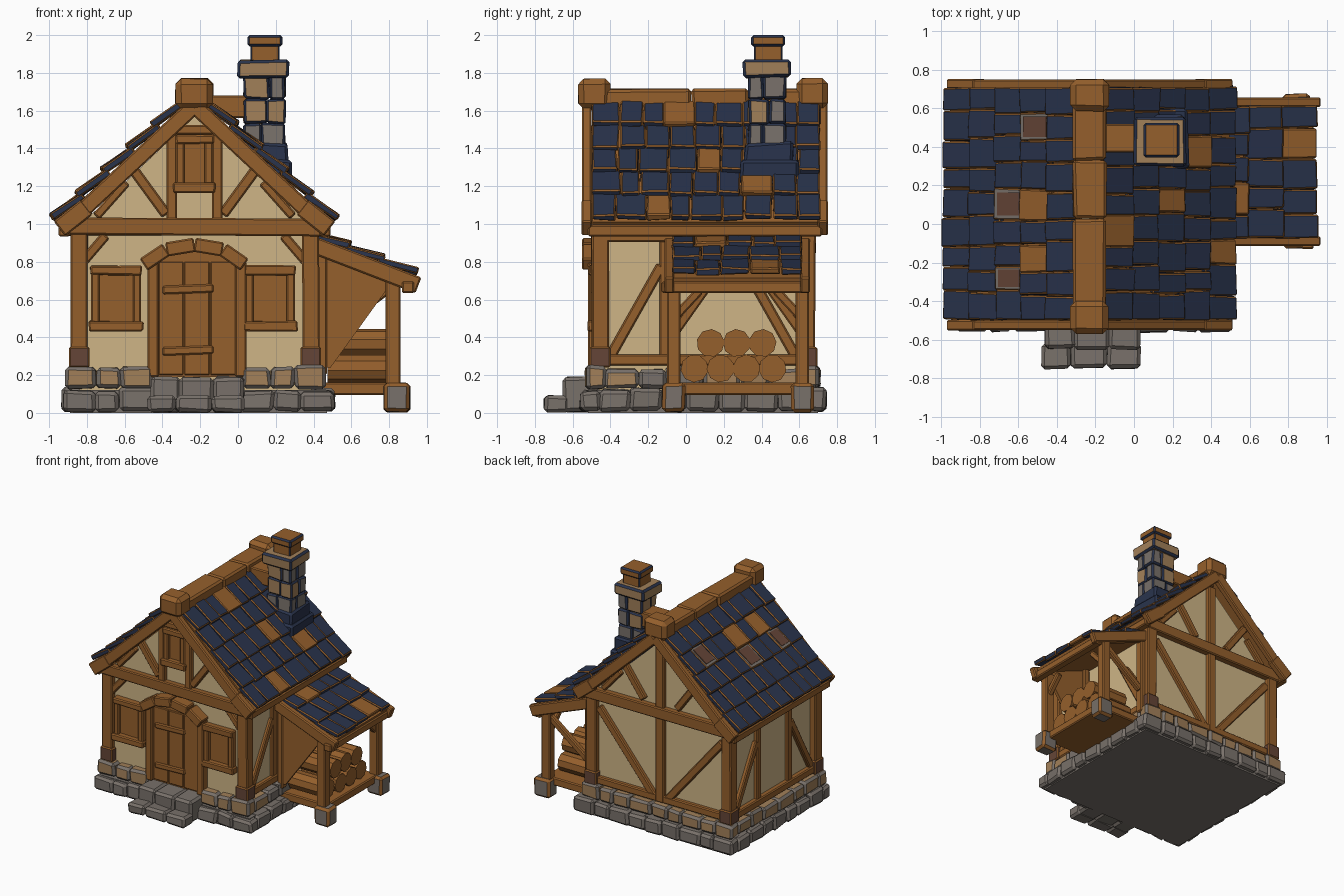
import bpy, bmesh, random
from mathutils import Vector as V, Matrix

random.seed(4)
if "Cube" in bpy.data.objects:
    bpy.data.objects.remove(bpy.data.objects["Cube"])

# Flat colours
MATS = {}
for label, rgb in {"wood": (.30, .115, .025), "plaster": (.62, .46, .24),
                   "navy_tile": (.022, .033, .072), "grey_stone": (.19, .165, .145),
                   "tan_stone": (.36, .215, .10), "dark_wood": (.13, .06, .038)}.items():
    m = bpy.data.materials.new(label)
    m.use_nodes = True
    m.diffuse_color = (*rgb, 1)
    bsdf = m.node_tree.nodes["Principled BSDF"]
    bsdf.inputs["Base Color"].default_value = (*rgb, 1)
    bsdf.inputs["Roughness"].default_value = .9
    MATS[label] = m

CX = -.23          # centre line of the house
FRONT, BACK = -.46, .64


class Part:
    """One named object gathered from blocks, beams and prisms."""
    def __init__(self, name):
        self.name, self.bm, self.used = name, bmesh.new(), []

    def slot(self, mat):
        if mat not in self.used:
            self.used.append(mat)
        return self.used.index(mat)

    def solid(self, centre, size, mat="wood", rot=None, jitter=0.0, bevel=.008):
        mtx = Matrix.LocRotScale(V(centre), rot, V(size))
        verts = bmesh.ops.create_cube(self.bm, size=1, matrix=mtx)["verts"]
        for v in verts:
            v.co += V([random.uniform(-jitter, jitter) for _ in range(3)])
        for f in {f for v in verts for f in v.link_faces}:
            f.material_index = self.slot(mat)
        edges = list({e for v in verts for e in v.link_edges})
        if bevel:
            bmesh.ops.bevel(self.bm, geom=edges, offset=bevel, segments=1,
                            affect='EDGES', clamp_overlap=True)

    def block(self, lo, hi, mat="wood", **kw):
        lo, hi = V(lo), V(hi)
        self.solid((lo + hi) / 2, hi - lo, mat, **kw)

    def beam(self, p, q, width, depth, hint=(0, 1, 0), mat="wood", **kw):
        p, q = V(p), V(q)
        self.solid((p + q) / 2, ((q - p).length, width, depth), mat, frame(q - p, hint), **kw)

    def prism(self, pts, y0, y1, mat):
        face = self.bm.faces.new([self.bm.verts.new((x, y0, z)) for x, z in pts])
        face.material_index = self.slot(mat)
        new = bmesh.ops.extrude_face_region(self.bm, geom=[face])["geom"]
        bmesh.ops.translate(self.bm, vec=(0, y1 - y0, 0),
                            verts=[g for g in new if isinstance(g, bmesh.types.BMVert)])

    def finish(self):
        bmesh.ops.recalc_face_normals(self.bm, faces=self.bm.faces)
        me = bpy.data.meshes.new(self.name)
        self.bm.to_mesh(me)
        self.bm.free()
        for mat in self.used:
            me.materials.append(MATS[mat])
        bpy.context.collection.objects.link(bpy.data.objects.new(self.name, me))


def frame(x, hint):
    """Rotation with local X along x and local Z close to hint."""
    x = V(x).normalized()
    y = V(hint).cross(x).normalized()
    return Matrix((x, y, x.cross(y))).transposed()


def cuts(a, b, step):
    """Uneven divisions of a span."""
    n = max(1, round((b - a) / step))
    w = (b - a) / n
    pos = [a] + [a + w * (i + random.uniform(-.16, .16)) for i in range(1, n)] + [b]
    return list(zip(pos, pos[1:]))


# Plastered walls with gables
p = Part("walls")
p.prism([(-.84, .1), (.39, .1), (.39, .99), (CX, 1.57), (-.84, .99)], FRONT, BACK, "plaster")
p.finish()

# Stone foundation in two courses
p = Part("foundation")
p.block((-.89, -.52, 0), (.47, .70, .12), "grey_stone", bevel=0)
for x0, x1, y0, y1, z0, z1, mat in ((-.93, .51, -.56, .74, .01, .135, "grey_stone"),
                                    (-.91, .46, -.53, .71, .13, .25, "tan_stone")):
    kw = dict(jitter=.008, bevel=.018)
    for a, b in cuts(x0, x1, .16):
        for y in (y0, y1 - .11):
            if mat == "tan_stone" and y < 0 and -.47 < (a + b) / 2 < .02:
                continue
            p.block((a, y, z0), (b, y + .11, z1 - random.uniform(0, .02)), mat, **kw)
    for a, b in cuts(y0 + .1, y1 - .1, .16):
        for x in (x0, x1 - .11):
            grey = x > 0 and -.26 < a < -.1
            p.block((x, a, z0), (x + .11, b, z1 - random.uniform(0, .02)),
                    "grey_stone" if grey else mat, **kw)
p.finish()

# Front steps
p = Part("front_steps")
for x0, x1, y0, y1, top in ((-.48, .03, -.75, -.62, .09), (-.46, .03, -.65, -.45, .19)):
    for a, b in cuts(x0, x1, .19):
        p.block((a, y0, 0.005), (b, y1, top), "grey_stone", jitter=.007, bevel=.018)
p.finish()

# Corner posts with dark feet, sills, braces
p = Part("timber_frame")
for x in (-.84, .385):
    for y in (-.455, .64):
        p.block((x - .045, y - .045, .25), (x + .045, y + .045, .97), jitter=.004)
        p.block((x - .055, y - .055, .24), (x + .055, y + .055, .35), "dark_wood")
    s = -1 if x < 0 else 1
    wx = x + s * .01
    p.beam((wx, -.45, .28), (wx, .64, .28), .06, .06, (1, 0, 0))
    p.beam((wx, -.45, .94), (wx, .64, .94), .07, .07, (1, 0, 0))
    p.beam((wx, -.40, .30), (wx, -.13, .78), .055, .04, (1, 0, 0))
    p.beam((wx, .58, .30), (wx, .31, .78), .055, .04, (1, 0, 0))
    p.beam((wx, -.11, .28), (wx, -.11, .92), .06, .04, (1, 0, 0))
    if s < 0:
        p.beam((wx, .29, .28), (wx, .29, .92), .06, .04, (1, 0, 0))
for y in (FRONT - .01, BACK + .01):
    p.beam((-.90, y, .985), (.44, y, .985), .09, .09, jitter=.006)
    for s in (-1, 1):
        p.beam((CX + s * .34, y, 1.31), (CX + s * .15, y, 1.05), .055, .05)
        p.beam((CX + s * .52, y, 1.04), (CX + s * .36, y, 1.22), .045, .045)
        if y < 0:
            p.beam((CX + s * .59, y, .80), (CX + s * .47, y, .94), .05, .04)
            p.beam((CX + s * .12, y, 1.02), (CX + s * .12, y, 1.50), .055, .06)
        else:
            p.beam((CX + s * .56, y, .88), (CX + s * .06, y, .28), .06, .045)
p.beam((CX - .17, FRONT - .01, 1.50), (CX + .17, FRONT - .01, 1.50), .05, .06)
p.beam((CX, BACK + .01, .25), (CX, BACK + .01, 1.55), .075, .055)
p.beam((-.84, BACK + .01, .28), (.39, BACK + .01, .28), .06, .05)
p.finish()

# Arched door
p = Part("front_door")
p.prism([(-.43, .19), (.0, .19), (.0, .79), (-.09, .85), (CX, .88), (-.37, .85), (-.43, .79)],
        -.485, -.45, "wood")
for a, b in ((-.42, -.29), (-.285, -.15), (-.145, -.01)):
    p.block((a, -.495, .2), (b, -.48, .80), bevel=.005)
for z in (.325, .65):
    p.beam((-.40, -.50, z), (-.13, -.50, z + .01), .045, .02)
for x in (-.45, .015):
    p.block((x - .03, -.52, .19), (x + .03, -.44, .80))
arch = [(-.50, .785), (-.38, .865), (CX, .89), (-.08, .865), (.035, .785)]
for (x0, z0), (x1, z1) in zip(arch, arch[1:]):
    p.beam((x0, -.50, z0), (x1, -.50, z1), .075, .10)
p.finish()


# Shuttered windows
def window(name, cx, z0, z1, w):
    p = Part(name)
    p.block((cx - w, -.475, z0), (cx + w, -.45, z1))
    for s in (-1, 1):
        p.block((cx + s * w - .022, -.505, z0), (cx + s * w + .022, -.45, z1))
    p.block((cx - w - .035, -.52, z0 - .025), (cx + w + .035, -.45, z0 + .03), jitter=.004)
    p.block((cx - w - .025, -.515, z1 - .025), (cx + w + .025, -.45, z1 + .025), jitter=.004)
    p.finish()


window("left_window", .17, .455, .755, .11)
window("right_window", -.645, .455, .755, .11)
window("attic_window", CX, 1.19, 1.45, .075)


# Tiled roof slope: courses of uneven tiles over a board
def slope(name, top, bottom, y0, y1, rows, planks=(), holes=()):
    p = Part(name)
    t, b = V((top[0], 0, top[1])), V((bottom[0], 0, bottom[1]))
    d = (b - t) / rows
    n = frame(d, (0, 0, 1)) @ V((0, 0, 1))
    mid = V((0, (y0 + y1) / 2, 0))
    p.solid((t + b) / 2 + mid - n * .015, ((b - t).length, y1 - y0 - .01, .03), "wood",
            frame(d, n), bevel=0)
    rot = frame(d + n * .025, n)
    for r in range(rows):
        for a, c in cuts(y0, y1, .135):
            hit = lambda spots: any(r == i and a <= y < c for i, y in spots)
            mat = "wood" if hit(planks) else "grey_stone" if hit(holes) else "navy_tile"
            pos = t + d * (r + .48) + V((0, (a + c) / 2, 0)) + n * (.02 + random.uniform(0, .008))
            size = (d.length * random.uniform(1.06, 1.16), c - a - .004, .036)
            p.solid(pos, size, mat, rot, jitter=.005, bevel=.007)
            if hit(holes):
                p.solid(pos + n * .02, (size[0] * .7, size[1] * .75, .008), "dark_wood", rot, bevel=0)
    p.finish()


slope("roof_left", (CX - .06, 1.625), (-.955, 1.01), -.50, .71, 5,
      ((1, .17), (1, -.25)), ((1, .45), (2, .09), (2, -.32)))
slope("roof_right", (CX + .06, 1.625), (.495, 1.01), -.50, .71, 5,
      ((0, -.07), (2, .10), (3, .44), (4, -.18)))
slope("shed_roof", (.40, .925), (.93, .715), -.075, .615, 3, ((2, .36), (0, .09)))

# Barge boards, eaves and ridge
p = Part("roof_trim")
for s in (-1, 1):
    for y in (-.525, .725):
        p.beam((CX, y, 1.625), (CX + s * .60, y, 1.065), .085, .05)
        p.beam((CX + s * .57, y, 1.09), (CX + s * .715, y, .975), .10, .055)
    p.beam((CX + s * .69, -.52, .965), (CX + s * .69, .72, .965), .06, .06, (0, 0, 1))
for a, b in ((-.45, .03), (.03, .33), (.33, .64)):
    p.block((CX - .085, a, 1.59), (CX + .085, b, 1.715), jitter=.005, bevel=.015)
for a, b in ((-.57, -.40), (.585, .75)):
    p.block((CX - .10, a, 1.61), (CX + .10, b, 1.77), jitter=.004, bevel=.03)
p.block((-.15, .37, 1.56), (.05, .52, 1.68))
p.finish()

# Chimney: flashing, stone courses, cap and wooden pot
p = Part("chimney")
p.block((.0, .29, 1.20), (.28, .60, 1.34), "navy_tile", jitter=.012, bevel=.015)
p.block((.0, .31, 1.28), (.265, .57, 1.43), "navy_tile", jitter=.012, bevel=.015)
for k in range(3):
    z = 1.40 + k * .13
    mx, my = .14 + random.uniform(-.03, .03), .43 + random.uniform(-.03, .03)
    for i, (a, b) in enumerate(((.03, mx), (mx, .25))):
        for j, (c, d) in enumerate(((.33, my), (my, .53))):
            tan = k > 0 and (i == 0 or (j == 0 and k == 1))
            p.block((a, c, z), (b, d, z + .13), "tan_stone" if tan else "grey_stone",
                    jitter=.006, bevel=.012)
p.block((.0, .30, 1.775), (.27, .56, 1.87), "tan_stone", jitter=.006, bevel=.015)
p.block((.065, .36, 1.86), (.22, .51, 1.95))
p.block((.05, .345, 1.94), (.235, .525, 2.0), bevel=.012)
p.finish()

# Wood shed: floor, posts, braces, rafters and side panel
p = Part("wood_shed")
p.block((.42, -.06, .095), (.85, .61, .16))
for y in (-.065, .615):
    p.block((.77, y - .06, .005), (.91, y + .06, .16), "grey_stone", jitter=.005, bevel=.018)
    p.block((.78, y - .035, .15), (.86, y + .035, .70))
    p.block((.42, y - .03, .2), (.47, y + .03, .88))
    p.beam((.41, y * 1.06 - .02, .885), (.955, y * 1.06 - .02, .675), .09, .05)
    s = 1 if y < 0 else -1
    p.beam((.82, y, .50), (.82, y + s * .14, .65), .045, .045, (1, 0, 0))
    p.beam((.46, y, .42), (.46, y + s * .17, .66), .05, .045, (1, 0, 0))
p.beam((.90, -.13, .665), (.90, .65, .665), .06, .065, (1, 0, 0))
p.beam((.46, .615, .40), (.80, .615, .66), .05, .045)
p.prism([(.40, .88), (.81, .70), (.80, .67), (.49, .24), (.40, .24)], -.085, -.06, "wood")
p.finish()

# Stacked logs
p = Part("logs")
for z, ys in ((.235, (.045, .183, .32, .458)), (.37, (.13, .268, .405))):
    for y in ys:
        spin = Matrix.Rotation(random.uniform(0, 1), 4, 'X') @ Matrix.Rotation(1.5708, 4, 'Y')
        mtx = Matrix.Translation((.64 + random.uniform(-.01, .01), y, z)) @ spin
        bmesh.ops.create_cone(p.bm, cap_ends=True, segments=9, radius1=.074, radius2=.074,
                              depth=.32, matrix=mtx)
p.slot("wood")
p.finish()
